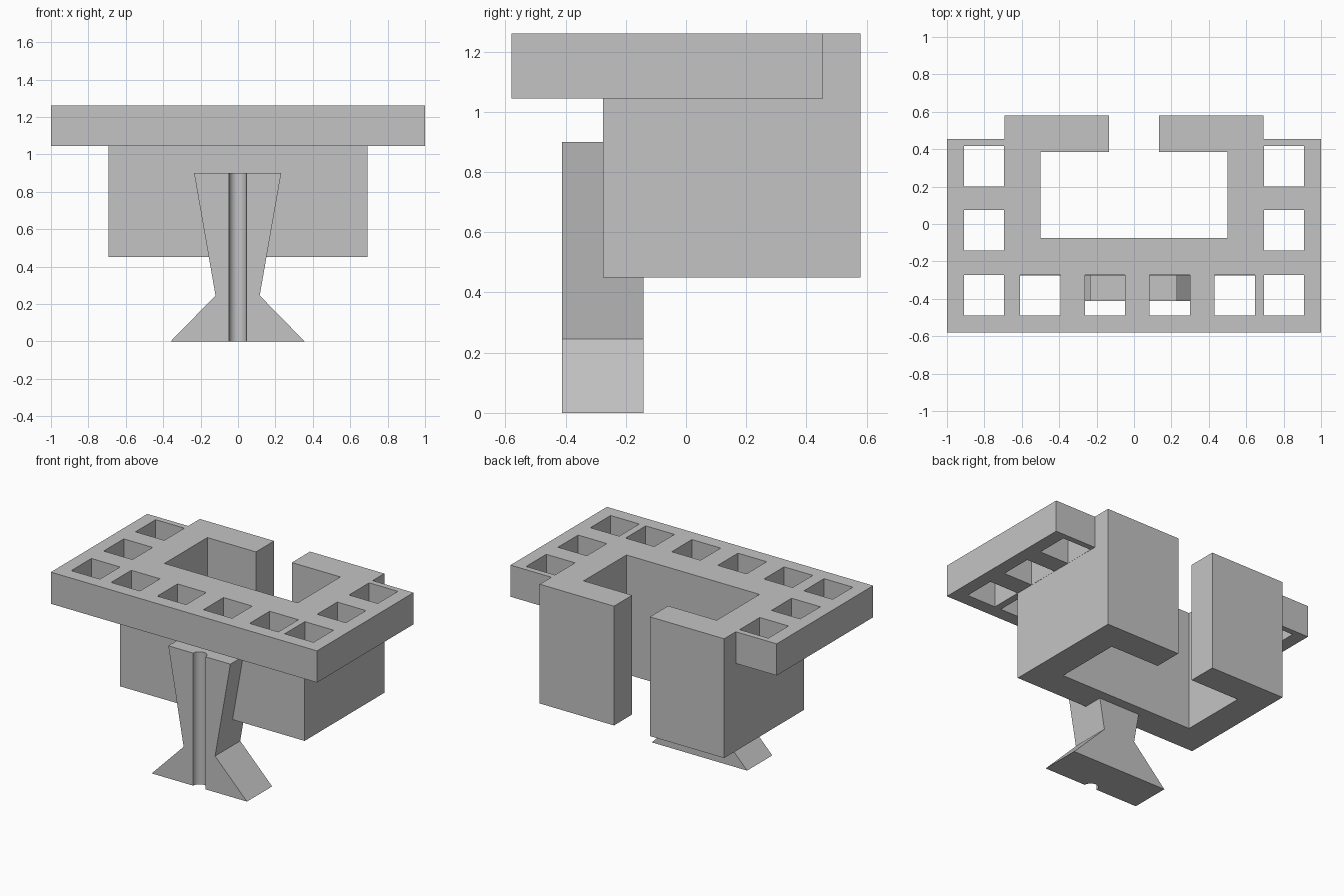
import bpy, bmesh, math

cube = bpy.data.objects.get("Cube")
if cube:
    bpy.data.objects.remove(cube, do_unlink=True)

GREY = (0.55, 0.55, 0.55, 1.0)
grey = bpy.data.materials.new("plain grey")
grey.use_nodes = True
grey.diffuse_color = GREY
grey.node_tree.nodes["Principled BSDF"].inputs["Base Color"].default_value = GREY


def add_object(name, mesh):
    mesh.materials.clear()
    mesh.materials.append(grey)
    obj = bpy.data.objects.new(name, mesh)
    bpy.context.collection.objects.link(obj)
    return obj


def slab(name, loops, z0, z1):
    """Extrude a flat outline, with any further loops as holes."""
    curve = bpy.data.curves.new(name + " outline", "CURVE")
    curve.dimensions = "2D"
    curve.fill_mode = "BOTH"
    curve.extrude = (z1 - z0) / 2
    for loop in loops:
        spline = curve.splines.new("POLY")
        spline.points.add(len(loop) - 1)
        for point, (x, y) in zip(spline.points, loop):
            point.co = (x, y, 0, 1)
        spline.use_cyclic_u = True
    helper = bpy.data.objects.new(name + " outline", curve)
    bpy.context.collection.objects.link(helper)
    bpy.context.view_layer.update()
    graph = bpy.context.evaluated_depsgraph_get()
    mesh = bpy.data.meshes.new_from_object(helper.evaluated_get(graph))
    bpy.data.objects.remove(helper, do_unlink=True)
    bm = bmesh.new()
    bm.from_mesh(mesh)
    bmesh.ops.remove_doubles(bm, verts=bm.verts, dist=0.0001)
    bmesh.ops.translate(bm, verts=bm.verts, vec=(0, 0, (z0 + z1) / 2))
    bmesh.ops.recalc_face_normals(bm, faces=bm.faces)
    for face in bm.faces:
        face.smooth = False
    bm.to_mesh(mesh)
    bm.free()
    mesh.name = name
    return add_object(name, mesh)


# Shared plan dimensions
SIDE, BACK, WALL_FRONT = 0.693, 0.58, -0.275
PLATE_BACK, PLATE_FRONT = 0.455, -0.58
SPLIT = 1.045
HOLE = 0.216

# Cavity open to the back through a slot
cavity = [(0.135, BACK), (0.135, 0.385), (0.5, 0.385), (0.5, -0.075),
          (-0.5, -0.075), (-0.5, 0.385), (-0.135, 0.385), (-0.135, BACK)]

# Rack plate with its row of square holes
plate = [(-SIDE, BACK), (-SIDE, PLATE_BACK), (-1, PLATE_BACK), (-1, PLATE_FRONT),
         (1, PLATE_FRONT), (1, PLATE_BACK), (SIDE, PLATE_BACK), (SIDE, BACK)] + cavity
corners = [(-0.91, y) for y in (0.2, -0.142, -0.49)]
corners += [(SIDE + 0.001, y) for y in (0.2, -0.142, -0.49)]
corners += [(x, -0.49) for x in (-0.61, -0.263, 0.083, 0.43)]
holes = [[(x, y), (x + HOLE, y), (x + HOLE, y + HOLE), (x, y + HOLE)] for x, y in corners]
slab("rack_plate", [plate] + holes, SPLIT, 1.26)

# C-shaped bracket below the plate
bracket = [(-SIDE, BACK), (-SIDE, WALL_FRONT), (SIDE, WALL_FRONT), (SIDE, BACK)] + cavity
slab("clip_bracket", [bracket], 0.45, SPLIT)

# Flared foot with a round groove down the front
FRONT, REAR, RADIUS, STEPS = -0.412, -0.142, 0.047, 16
bm = bmesh.new()
rings = []
for z, half in ((0, 0.358), (0.245, 0.118), (0.9, 0.233)):
    section = [(-half, REAR), (-half, FRONT)]
    for i in range(STEPS + 1):
        a = math.pi * (1 - i / STEPS)
        section.append((RADIUS * math.cos(a), FRONT + RADIUS * math.sin(a)))
    section += [(half, FRONT), (half, REAR)]
    rings.append([bm.verts.new((x - 0.002, y, z)) for x, y in section])
for low, high in zip(rings, rings[1:]):
    for i in range(len(low)):
        j = (i + 1) % len(low)
        bm.faces.new((low[i], low[j], high[j], high[i]))
bm.faces.new(rings[0])
bm.faces.new(rings[-1])
bmesh.ops.recalc_face_normals(bm, faces=bm.faces)
mesh = bpy.data.meshes.new("flared_foot")
bm.to_mesh(mesh)
bm.free()
foot = add_object("flared_foot", mesh)
bpy.ops.object.select_all(action="DESELECT")
foot.select_set(True)
bpy.context.view_layer.objects.active = foot
bpy.ops.object.shade_smooth_by_angle(angle=math.radians(30))
